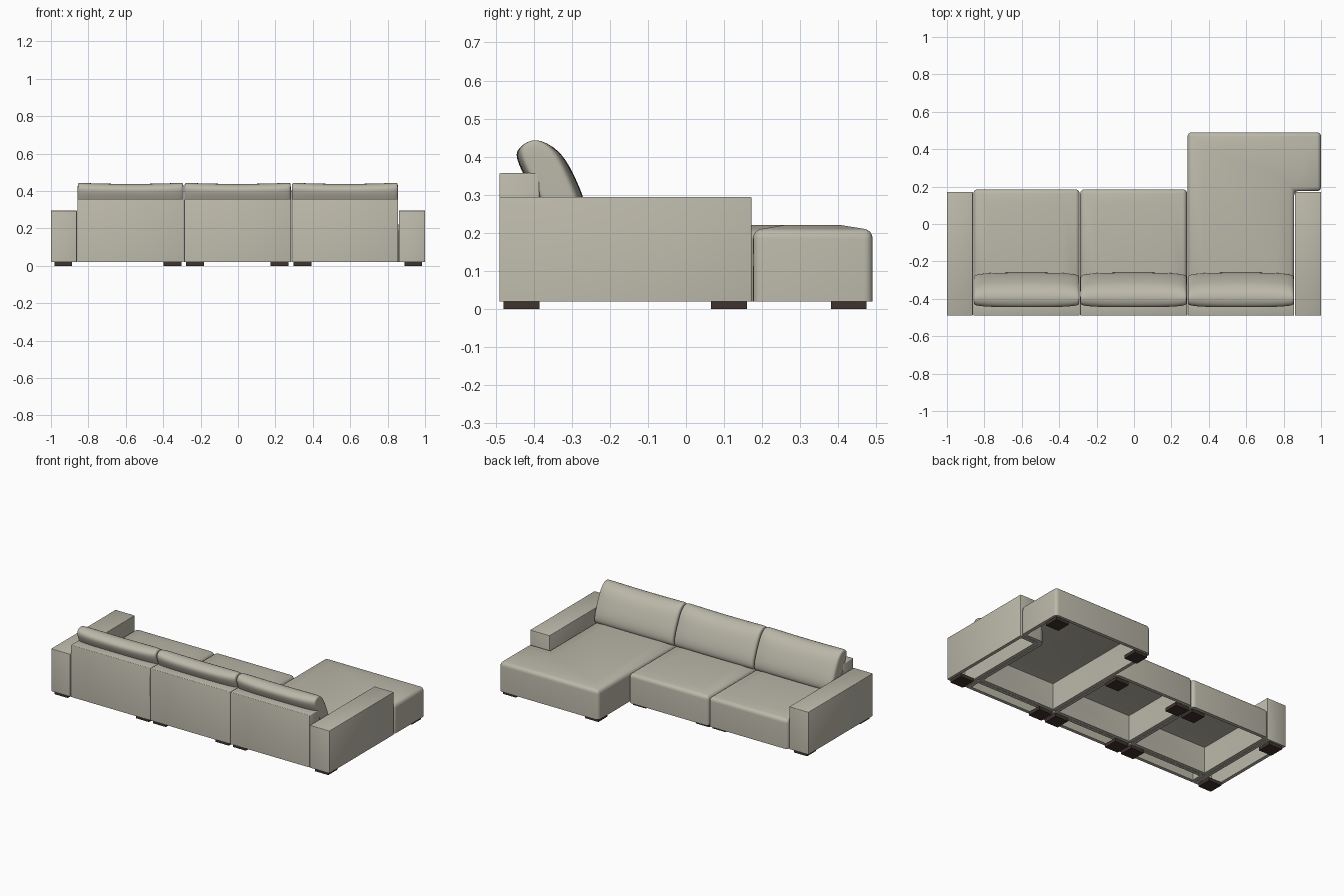
import bpy, bmesh, math

cube = bpy.data.objects.get("Cube")
if cube:
    bpy.data.objects.remove(cube, do_unlink=True)


def material(name, rgb):
    mat = bpy.data.materials.new(name)
    mat.use_nodes = True
    mat.diffuse_color = (*rgb, 1)
    mat.node_tree.nodes["Principled BSDF"].inputs["Base Color"].default_value = (*rgb, 1)
    return mat


FABRIC = material("beige fabric", (0.50, 0.48, 0.40))
WOOD = material("dark wood", (0.05, 0.034, 0.027))
FLOOR_GAP = 0.02


def finish(name, bm, mat, modifiers=(), angle=50):
    """Turn a bmesh into an object, apply modifiers and shade it."""
    bmesh.ops.recalc_face_normals(bm, faces=bm.faces) if name.startswith("back_cushion") else None
    mesh = bpy.data.meshes.new(name)
    bm.to_mesh(mesh)
    bm.free()
    mesh.materials.append(mat)
    obj = bpy.data.objects.new(name, mesh)
    bpy.context.collection.objects.link(obj)
    bpy.ops.object.select_all(action='DESELECT')
    obj.select_set(True)
    bpy.context.view_layer.objects.active = obj
    for kind, settings in modifiers:
        mod = obj.modifiers.new(kind.title(), kind)
        for key, value in settings.items():
            setattr(mod, key, value)
        bpy.ops.object.modifier_apply(modifier=mod.name)
    bpy.ops.object.shade_smooth_by_angle(angle=math.radians(angle))
    return obj


def shell(name, outline, top, bevel, crown=0.0):
    """Upholstered box, open underneath, from a counter-clockwise outline."""
    bm = bmesh.new()
    low = [bm.verts.new((x, y, FLOOR_GAP)) for x, y in outline]
    high = [bm.verts.new((x, y, top)) for x, y in outline]
    n = len(outline)
    for i in range(n):
        j = (i + 1) % n
        bm.faces.new((low[i], low[j], high[j], high[i]))
    lid = bm.faces.new(high)
    bm.normal_update()
    if crown:
        bmesh.ops.inset_region(bm, faces=[lid], thickness=0.12, depth=crown)
    finish(name, bm, FABRIC, [
        ('BEVEL', dict(width=bevel, segments=4 if crown else 2,
                       limit_method='ANGLE', angle_limit=math.radians(35))),
        ('SOLIDIFY', dict(thickness=0.022, offset=-1)),
    ])


def rect(x0, x1, y0, y1):
    return [(x0, y0), (x1, y0), (x1, y1), (x0, y1)]


def back_cushion(name, x0, x1):
    """Leaning pillow lofted along x from a side profile."""
    profile = [(-0.345, 0.20), (-0.395, 0.295), (-0.447, 0.39), (-0.447, 0.43),
               (-0.39, 0.453), (-0.33, 0.424), (-0.297, 0.36), (-0.264, 0.285),
               (-0.255, 0.225), (-0.285, 0.20)]
    axis_y = lambda z: -0.305 - 0.42 * (z - 0.20)
    mid, half = (x0 + x1) / 2, (x1 - x0) / 2
    # position along the half width, thickness
    stations = [(1.0, 0.55), (0.985, 0.76), (0.90, 0.88), (0.65, 0.98), (0.25, 1.0)]
    stations = [(-t, s) for t, s in stations] + stations[::-1]
    bm = bmesh.new()
    rings = []
    for t, s in stations:
        ring = []
        for y, z in profile:
            cy = axis_y(z)
            sag = 0.007 * (1 - t * t) if z > 0.4 else 0
            drop = 0.012 if abs(t) == 1 and z > 0.4 else 0
            ring.append(bm.verts.new((mid + t * half, cy + (y - cy) * s, z - sag - drop)))
        rings.append(ring)
    n = len(profile)
    for a, b in zip(rings, rings[1:]):
        for i in range(n):
            j = (i + 1) % n
            bm.faces.new((a[i], a[j], b[j], b[i]))
    bm.faces.new(rings[0])
    bm.faces.new(rings[-1])
    finish(name, bm, FABRIC, [('SUBSURF', dict(levels=2))], angle=80)


def foot(name, x, y):
    bm = bmesh.new()
    bmesh.ops.create_cube(bm, size=1)
    for v in bm.verts:
        v.co = (x + v.co.x * 0.094, y + v.co.y * 0.094, 0.011 + v.co.z * 0.022)
    finish(name, bm, WOOD, angle=30)


BACK, BACK_FRONT, GAP = -0.49, -0.385, 0.0015
SEAT_FRONT, ARM_FRONT, CHAISE_FRONT = 0.185, 0.172, 0.49

# Arms
shell("right_arm", rect(-1.0, -0.862, BACK, ARM_FRONT), 0.295, 0.003)
shell("left_arm", rect(0.86, 1.0, BACK, ARM_FRONT), 0.295, 0.003)

# Three modules, each with a back rest and a loose cushion
modules = {"right": (-0.86, -0.289), "middle": (-0.289, 0.285), "left": (0.285, 0.858)}
for side, (x0, x1) in modules.items():
    a, b = x0 + GAP, x1 - GAP
    shell(f"{side}_back_rest", rect(a, b, BACK, BACK_FRONT), 0.357, 0.004)
    back_cushion(f"back_cushion_{side}", a, b)
    if side != "left":
        shell(f"{side}_seat", rect(a, b, BACK_FRONT + GAP, SEAT_FRONT), 0.207, 0.022, 0.013)

# Chaise seat, wrapping round the end of the left arm
x0, x1 = modules["left"][0] + GAP, modules["left"][1] - GAP
chaise = [(x0, BACK_FRONT + GAP), (x1, BACK_FRONT + GAP), (x1, 0.176),
          (1.0, 0.176), (1.0, CHAISE_FRONT), (x0, CHAISE_FRONT)]
shell("chaise_seat", chaise, 0.207, 0.022, 0.014)

# Feet
for side, xs, front_y in (("right", (-0.935, -0.35), 0.113),
                          ("middle", (-0.23, 0.222), 0.113),
                          ("left", (0.345, 0.937), 0.427)):
    for x, end in zip(xs, ("outer", "inner")):
        foot(f"{side}_{end}_back_foot", x, -0.432)
        foot(f"{side}_{end}_front_foot", x, front_y)
